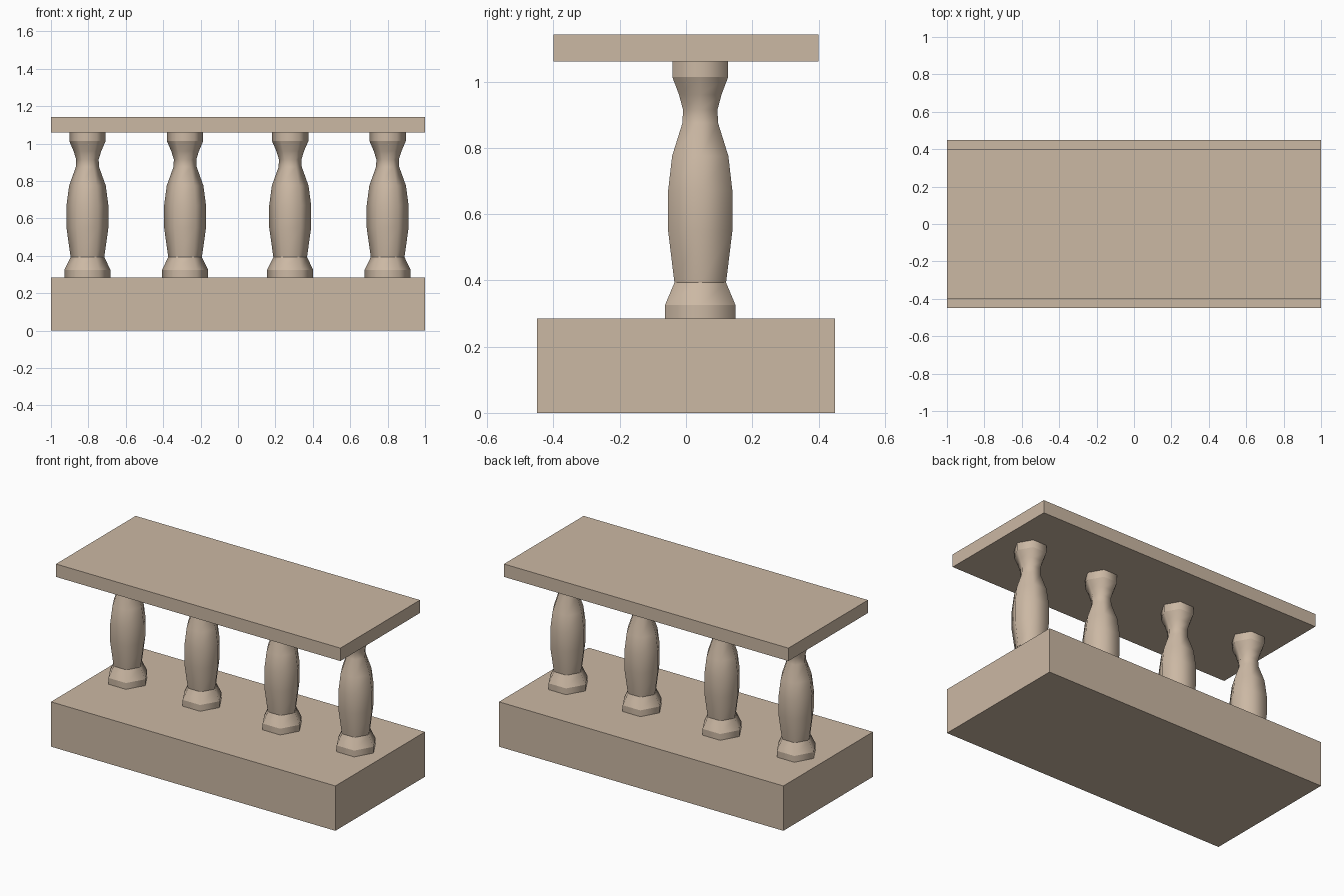
import bpy, bmesh
from math import cos, sin, tau

if "Cube" in bpy.data.objects:
    bpy.data.objects.remove(bpy.data.objects["Cube"])

SIDES = 6
# Baluster profile: (radius, height)
PROFILE = [(0.123, 0.285), (0.123, 0.325), (0.090, 0.393), (0.112, 0.55),
           (0.112, 0.67), (0.098, 0.775), (0.062, 0.875), (0.060, 0.915),
           (0.074, 0.96), (0.097, 1.013), (0.097, 1.06)]
SHARP_RINGS = (1, 2, 9)

stone = bpy.data.materials.new("stone")
stone.diffuse_color = (0.6, 0.48, 0.37, 1)
stone.use_nodes = True
stone.node_tree.nodes["Principled BSDF"].inputs["Base Color"].default_value = stone.diffuse_color


def slab(name, depth, z0, z1):
    bpy.ops.mesh.primitive_cube_add(size=1, location=(0, 0, (z0 + z1) / 2))
    ob = bpy.context.object
    ob.name = name
    ob.scale = (2, depth, z1 - z0)
    bpy.ops.object.transform_apply(location=False, rotation=False, scale=True)
    ob.data.materials.append(stone)


def baluster_mesh():
    bm = bmesh.new()
    rings = [[bm.verts.new((r * cos(tau * i / SIDES), r * sin(tau * i / SIDES), z))
              for i in range(SIDES)] for r, z in PROFILE]
    for low, high in zip(rings, rings[1:]):
        for i in range(SIDES):
            j = (i + 1) % SIDES
            bm.faces.new((low[i], low[j], high[j], high[i])).smooth = True
    # Crisp mouldings at the foot and capital
    for k in SHARP_RINGS:
        for i in range(SIDES):
            bm.edges.get((rings[k][i], rings[k][(i + 1) % SIDES])).smooth = False
    me = bpy.data.meshes.new("baluster")
    bm.to_mesh(me)
    bm.free()
    me.materials.append(stone)
    return me


# Plinth and handrail
slab("plinth", 0.9, 0, 0.285)
slab("handrail", 0.8, 1.06, 1.142)

# Row of balusters, set slightly towards the back
mesh = baluster_mesh()
for n, x in enumerate((-0.805, -0.283, 0.279, 0.8)):
    ob = bpy.data.objects.new(f"baluster_{n + 1}", mesh)
    ob.location = (x, 0.043, 0)
    bpy.context.collection.objects.link(ob)
